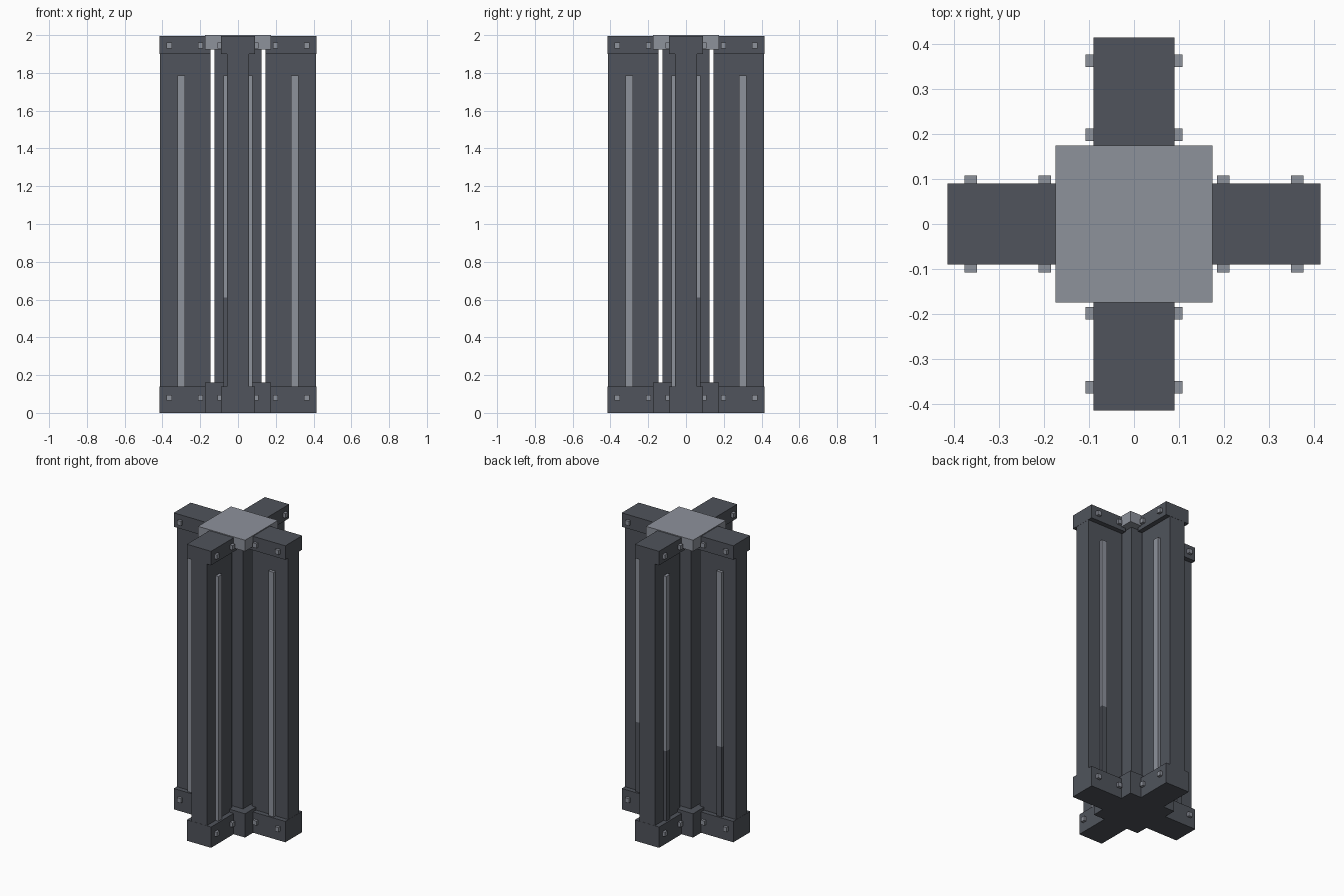
import bpy, bmesh, math
from mathutils import Matrix, Vector

if "Cube" in bpy.data.objects:
    bpy.data.objects.remove(bpy.data.objects["Cube"])


def mat(name, rgb):
    m = bpy.data.materials.new(name)
    m.diffuse_color = (*rgb, 1)
    m.use_nodes = True
    m.node_tree.nodes["Principled BSDF"].inputs["Base Color"].default_value = m.diffuse_color
    return m


DARK = mat("dark steel", (0.080, 0.088, 0.106))
LIGHT = mat("light steel", (0.27, 0.287, 0.33))


def box(name, lo, hi, material, turn=0):
    """Axis-aligned box between two corners, turned about z by quarter turns."""
    lo, hi = Vector(lo), Vector(hi)
    bm = bmesh.new()
    bmesh.ops.create_cube(bm, size=1)
    size = hi - lo
    m = (Matrix.Rotation(turn * math.pi / 2, 4, 'Z')
         @ Matrix.Translation((lo + hi) / 2)
         @ Matrix.Diagonal((*size, 1)))
    bmesh.ops.transform(bm, matrix=m, verts=bm.verts)
    me = bpy.data.meshes.new(name)
    bm.to_mesh(me)
    bm.free()
    me.materials.append(material)
    ob = bpy.data.objects.new(name, me)
    bpy.context.collection.objects.link(ob)
    return ob


# Central column with its base block and top plate
box("core_column", (-0.125, -0.125, 0.1), (0.125, 0.125, 1.95), DARK)
box("base_block", (-0.175, -0.175, 0), (0.175, 0.175, 0.16), DARK)
box("top_plate", (-0.175, -0.175, 1.925), (0.175, 0.175, 2.0), LIGHT)

# Four identical arms
for k in range(4):
    box(f"arm_panel_{k}", (0.145, -0.058, 0.1), (0.414, 0.058, 1.95), DARK, k)
    box(f"arm_foot_{k}", (0.145, -0.09, 0), (0.415, 0.09, 0.14), DARK, k)
    box(f"arm_cap_{k}", (0.145, -0.09, 1.9), (0.415, 0.09, 1.994), DARK, k)
    for s in (-1, 1):
        # raised strip; the strips facing back and left have a dark lower part
        facing = Matrix.Rotation(k * math.pi / 2, 3, 'Z') @ Vector((0, s, 0))
        rear = facing.y > 0.5 or facing.x < -0.5
        y0, y1 = sorted((s * 0.05, s * 0.078))
        split = 0.61 if rear else 0.13
        box(f"strip_{k}_{s}", (0.28, y0, split), (0.32, y1, 1.785), LIGHT, k)
        if rear:
            box(f"lower_strip_{k}_{s}", (0.28, y0, 0.13), (0.32, y1, split), DARK, k)
        # bolts on cap and foot
        b0, b1 = sorted((s * 0.08, s * 0.108))
        for x in (0.199, 0.364):
            for z in (0.08, 1.945):
                box(f"bolt_{k}_{s}_{x}_{z}", (x - 0.014, b0, z - 0.015),
                    (x + 0.014, b1, z + 0.015), LIGHT, k)
